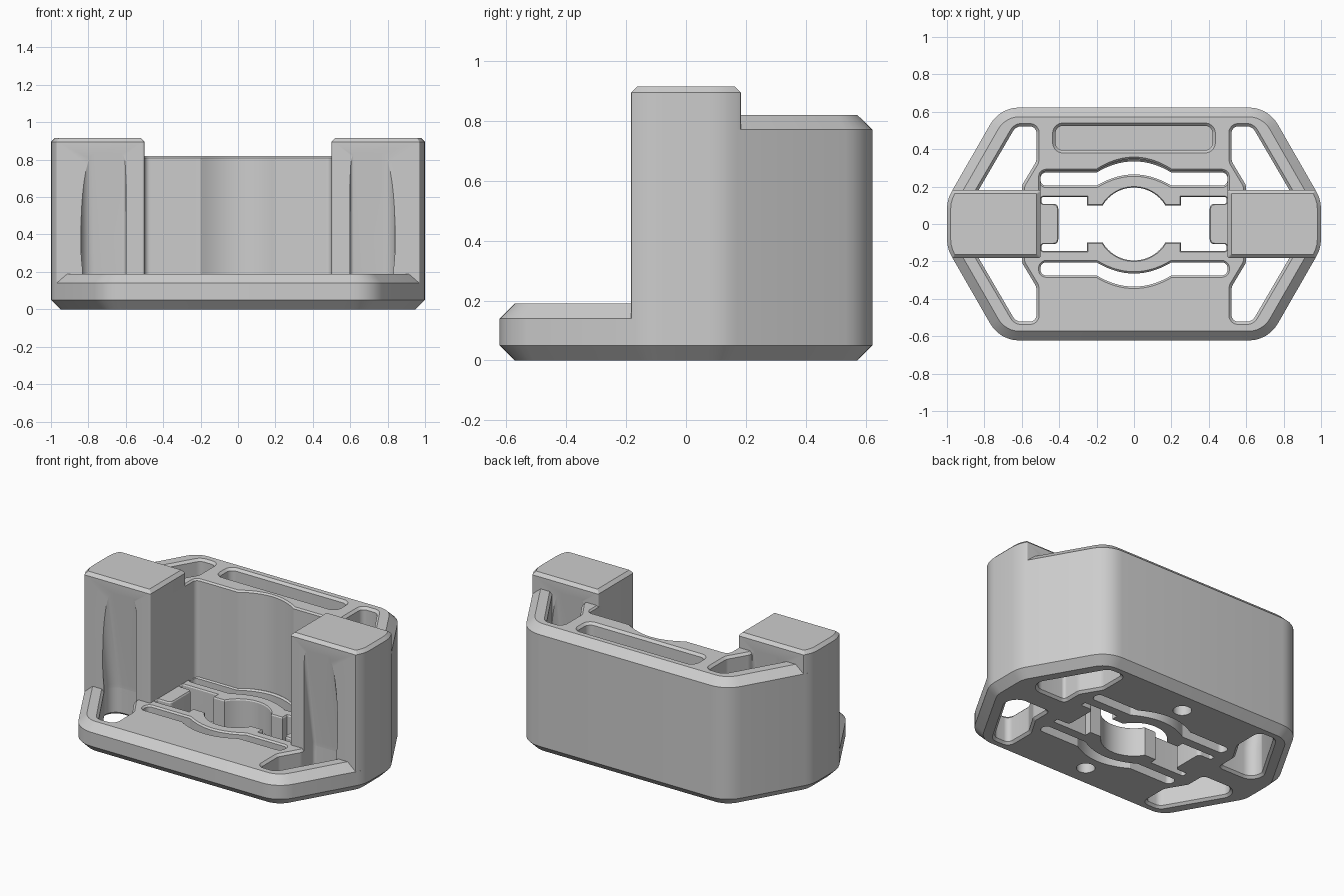
import bpy, bmesh, math
from mathutils import Vector

cube = bpy.data.objects.get("Cube")
if cube:
    bpy.data.objects.remove(cube, do_unlink=True)

grey = bpy.data.materials.new("plain_grey")
grey.use_nodes = True
grey.diffuse_color = (0.61, 0.61, 0.61, 1)
grey.node_tree.nodes["Principled BSDF"].inputs["Base Color"].default_value = (0.61, 0.61, 0.61, 1)


def outline(points, inset):
    """Offset a counter-clockwise (x, y, radius) polygon inwards and round its corners."""
    result, n = [], len(points)
    for i, (x, y, r) in enumerate(points):
        p = Vector((x, y))
        before = (p - Vector(points[i - 1][:2])).normalized()
        after = (Vector(points[(i + 1) % n][:2]) - p).normalized()
        n1, n2 = Vector((-before.y, before.x)), Vector((-after.y, after.x))
        corner = p + (n1 + n2) * inset / (1 + n1.dot(n2))
        if r == 0:
            result.append(corner)
            continue
        turn = math.atan2(before.cross(after), before.dot(after))
        sign = 1 if turn > 0 else -1
        radius = max(r - sign * inset, 0.003)
        start = corner - before * radius * math.tan(abs(turn) / 2)
        centre = start + n1 * sign * radius
        steps = max(3, round(abs(turn) / 0.17))
        for k in range(steps + 1):
            a = turn * k / steps
            v = start - centre
            result.append(centre + Vector((v.x * math.cos(a) - v.y * math.sin(a),
                                           v.x * math.sin(a) + v.y * math.cos(a))))
    return result


def solid(name, parts):
    """Make one object from (polygon, [(height, inset, optional y shift), ...]) lofts."""
    bm = bmesh.new()
    for points, profile in parts:
        area = sum(points[i - 1][0] * p[1] - p[0] * points[i - 1][1] for i, p in enumerate(points))
        if area < 0:
            points = points[::-1]
        rings = [[bm.verts.new((v.x, v.y + sum(shift), z)) for v in outline(points, d)]
                 for z, d, *shift in profile]
        for low, high in zip(rings, rings[1:]):
            for i in range(len(low)):
                bm.faces.new((low[i - 1], low[i], high[i], high[i - 1]))
        bm.faces.new(rings[0][::-1])
        bm.faces.new(rings[-1])
    mesh = bpy.data.meshes.new(name)
    bm.to_mesh(mesh)
    bm.free()
    mesh.materials.append(grey)
    obj = bpy.data.objects.new(name, mesh)
    bpy.context.collection.objects.link(obj)
    return obj


def finish(obj, cuts):
    """Cut each loft out of the object in turn, then smooth its rounded corners."""
    bpy.ops.object.select_all(action='DESELECT')
    bpy.context.view_layer.objects.active = obj
    obj.select_set(True)
    for cut in cuts:
        cutter = solid("cutter", [cut])
        cutter.hide_render = True
        mod = obj.modifiers.new("cut", 'BOOLEAN')
        mod.operation, mod.solver, mod.object = 'DIFFERENCE', 'EXACT', cutter
        bpy.ops.object.modifier_apply(modifier=mod.name)
        bpy.data.objects.remove(cutter, do_unlink=True)
    bpy.ops.object.shade_smooth_by_angle(angle=math.radians(25))


def flip(points, sx, sy):
    return [(x * sx, y * sy, r) for x, y, r in points]


def around(quarter):
    """Mirror a quarter path that starts on the y axis into a closed shape."""
    half = quarter + flip(quarter[::-1], 1, -1)
    return half + flip(half[::-1], -1, 1)


def bulge(base, rise, half=0.2):
    return [(half * t / 8, base + rise * (1 - (t / 8) ** 2), 0) for t in range(-8, 9)]


# Shared shapes
R = 0.18
hexagon = around([(0.717, 0.623, R), (1, 0.13, R)])
side_hole = [(0.522, 0.522, 0.035), (0.632, 0.522, 0.05), (0.84, 0.166, 0.03), (0.84, 0.08, 0.07),
             (0.6, 0.08, 0.02), (0.6, 0.205, 0.05), (0.522, 0.335, 0.05)]
corners = [(sx, sy) for sx in (1, -1) for sy in (1, -1)]

# Base plate with corner openings, flexing slots, clamp opening and screw holes
through = [(-0.02, -0.035), (0.015, 0), (0.175, 0), (0.21, -0.035)]
fine = [(-0.02, 0), (0.18, 0), (0.2, -0.02)]
slot = [(-0.5, 0.275, 0.03)] + bulge(0.275, 0.06) + [(0.5, 0.275, 0.03), (0.5, 0.205, 0.03)]
slot += bulge(0.205, 0.06)[::-1] + [(-0.5, 0.205, 0.03)]
arc = [(0.195 * math.sin(a), 0.195 * math.cos(a), 0) for a in (math.radians(6 * k + 3) for k in range(9))]
clamp = around(arc + [(0.167, 0.1, 0), (0.25, 0.1, 0), (0.25, 0.145, 0), (0.495, 0.145, 0.012),
                      (0.495, 0.108, 0.012), (0.405, 0.108, 0.025)])
cuts = [(flip(side_hole, *c), through) for c in corners]
cuts += [(flip(slot, 1, s), fine) for s in (1, -1)]
cuts.append((clamp, [(-0.02, 0), (0.182, 0), (0.198, -0.01)]))
for s in (1, -1):
    ring = [(0.055 * math.cos(k * math.pi / 12), s * 0.44 + 0.055 * math.sin(k * math.pi / 12), 0)
            for k in range(24)]
    cuts.append((ring, [(-0.02, 0), (0.1, 0)]))
base = solid("base_plate", [(hexagon, [(0, 0.05), (0.05, 0), (0.14, 0), (0.19, 0.05)])])
finish(base, cuts)

# Rear wall with a bulged hollow, corner openings and a long top pocket
right = [(0.717, 0.623, R), (1, 0.13, R), (1, 0, 0)]
rear = solid("rear_wall", [(right + flip(right[::-1], -1, 1), [(0.14, 0), (0.772, 0), (0.82, 0.05)])])
hollow = [(-0.5, -0.3, 0), (0.5, -0.3, 0), (0.5, 0.283, 0.03)] + bulge(0.283, 0.065)[::-1]
hollow.append((-0.5, 0.283, 0.03))
pocket = [(-0.42, 0.395, 0.04), (0.42, 0.395, 0.04), (0.42, 0.525, 0.04), (-0.42, 0.525, 0.04)]
cuts = [(hollow, [(0.1, 0), (0.81, 0), (0.84, -0.03)])]
cuts += [(flip(side_hole, s, 1), [(0.1, 0), (0.805, 0), (0.835, -0.03)]) for s in (1, -1)]
cuts.append((pocket, [(0.6, 0), (0.805, 0), (0.835, -0.03)]))
finish(rear, cuts)

# Side towers, each with a leaning groove at the front and rear
half = [(0.5, 0.183, 0.012), (0.9695, 0.183, 0.004), (1, 0.13, R)]
tower = half + flip(half[::-1], 1, -1)
for side, sx in (("left", 1), ("right", -1)):
    obj = solid(side + "_tower", [(flip(tower, sx, 1), [(0.14, 0), (0.895, 0), (0.915, 0.02)])])
    finish(obj, [(flip(side_hole, sx, sy), [(0.1, 0, 0), (0.2, 0, 0), (0.85, 0, sy * 0.106)])
                 for sy in (1, -1)])
